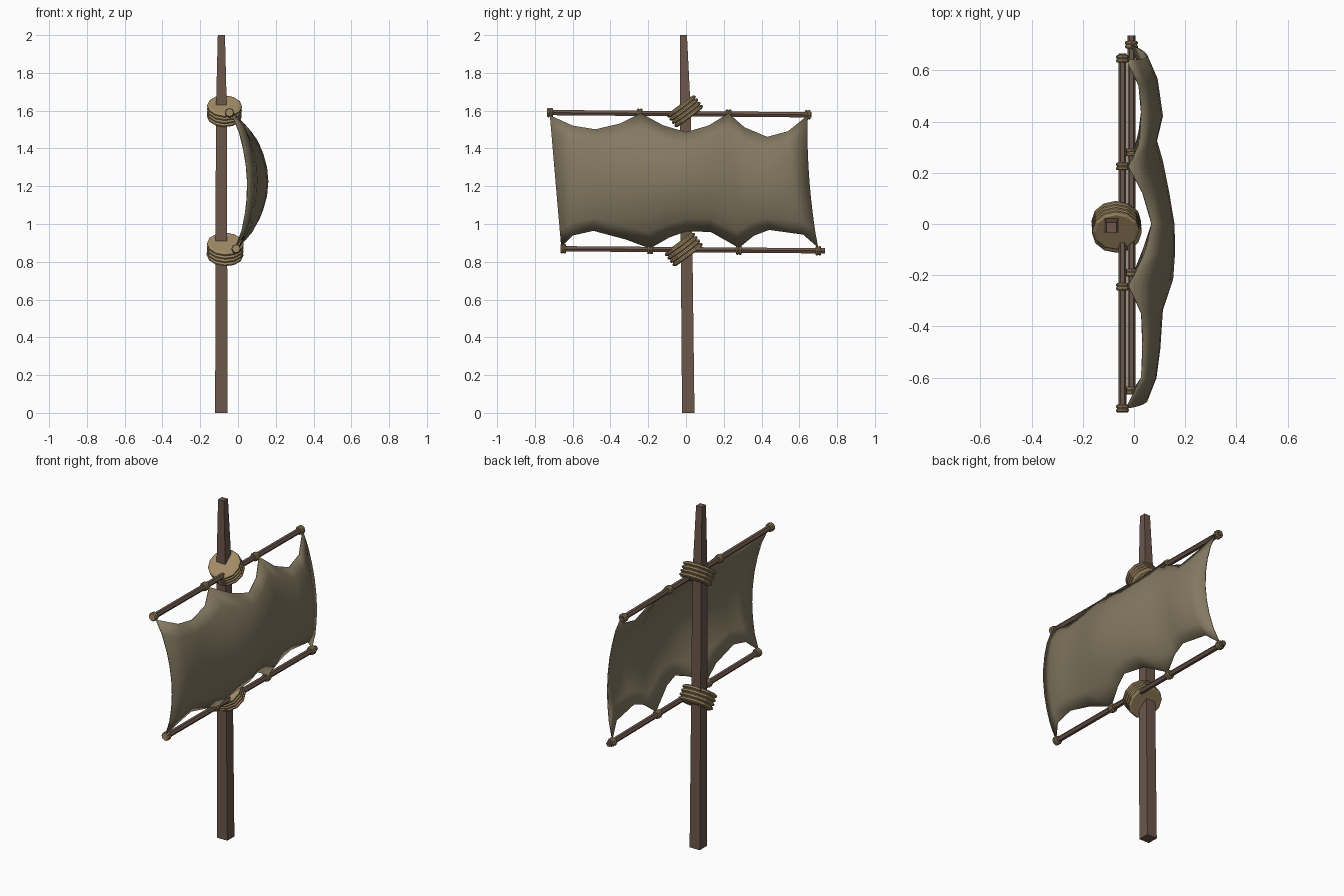
import bpy, bmesh, math
from mathutils import Vector, Matrix

if "Cube" in bpy.data.objects:
    bpy.data.objects.remove(bpy.data.objects["Cube"])


def material(name, rgb):
    m = bpy.data.materials.new(name)
    m.diffuse_color = (*rgb, 1)
    m.use_nodes = True
    m.node_tree.nodes["Principled BSDF"].inputs["Base Color"].default_value = m.diffuse_color
    return m


WOOD = material("wood", (0.15, 0.095, 0.07))
ROPE = material("rope", (0.36, 0.26, 0.13))
CLOTH = material("cloth", (0.23, 0.19, 0.12))


def finish(name, bm, mat):
    bmesh.ops.recalc_face_normals(bm, faces=bm.faces)
    me = bpy.data.meshes.new(name)
    bm.to_mesh(me)
    bm.free()
    me.materials.append(mat)
    ob = bpy.data.objects.new(name, me)
    bpy.context.collection.objects.link(ob)
    return ob


def loft(name, rings, mat, axis=(0, 0, 1), sides=8, phase=0.0):
    """Capped solid through rings of (centre, radius) square to the axis."""
    bm = bmesh.new()
    rot = Vector((0, 0, 1)).rotation_difference(Vector(axis).normalized())
    loops = []
    for c, r in rings:
        pts = [Vector((r * math.cos(phase + math.tau * k / sides),
                       r * math.sin(phase + math.tau * k / sides), 0)) for k in range(sides)]
        loops.append([bm.verts.new(Vector(c) + rot @ p) for p in pts])
    for a, b in zip(loops, loops[1:]):
        for k in range(sides):
            j = (k + 1) % sides
            bm.faces.new((a[k], a[j], b[j], b[k]))
    bm.faces.new(loops[0][::-1])
    bm.faces.new(loops[-1])
    return finish(name, bm, mat)


def coil(name, centre, axis, radius, length, turns, sides, groove):
    """Rope wrapping: a stack of rounded turns."""
    d = Vector(axis).normalized()
    rings = []
    for i in range(turns):
        for f, r in ((0.0, radius - groove), (0.3, radius), (0.7, radius)):
            rings.append((Vector(centre) + d * length * ((i + f) / turns - 0.5), r))
    rings.append((Vector(centre) + d * length * 0.5, radius - groove))
    return loft(name, rings, ROPE, axis, sides)


# Mast: square post, tapered above the upper yard
q = math.sqrt(2)
loft("mast", [((-0.088, 0.012, 0), 0.033 * q), ((-0.088, -0.004, 1.6), 0.029 * q),
              ((-0.088, -0.014, 2.0), 0.019 * q)], WOOD, sides=4, phase=math.pi / 4)

# Yards, their sail ties and the big lashings to the mast
yards = {
    "upper": ((-0.045, -0.73, 1.59), (-0.045, 0.665, 1.578), (-0.72, -0.245, 0.225, 0.645)),
    "lower": ((-0.010, -0.66, 0.869), (-0.010, 0.735, 0.858), (-0.65, -0.19, 0.28, 0.70)),
}
for level, (a, b, ties) in yards.items():
    a, b = Vector(a), Vector(b)
    loft(level + "_yard", [(a, 0.016), (b, 0.016)], WOOD, b - a, 6)
    for i, y in enumerate(ties):
        p = a.lerp(b, (y - a.y) / (b.y - a.y))
        coil(f"{level}_tie_{i + 1}", p, b - a, 0.025, 0.03, 2, 8, 0.004)
coil("upper_lashing", (-0.072, -0.005, 1.597), (0.03, -0.6, 0.8), 0.092, 0.085, 4, 12, 0.011)
coil("lower_lashing", (-0.068, -0.012, 0.865), (0.03, -0.6, 0.8), 0.097, 0.09, 4, 12, 0.011)

# Sail: scalloped top and bottom edges (y, z), bellied out towards +x
top = [(-.72, 1.575), (-.6, 1.52), (-.48, 1.50), (-.35, 1.53), (-.24, 1.585), (-.12, 1.52), (0, 1.485),
       (.12, 1.52), (.225, 1.585), (.31, 1.51), (.43, 1.46), (.54, 1.49), (.645, 1.575)]
bottom = [(-.66, .88), (-.6, .94), (-.49, .965), (-.32, .92), (-.19, .872), (-.09, .93), (0, .962),
          (.13, .96), (.28, .875), (.36, .94), (.44, .97), (.62, .945), (.70, .875)]
edge_x = [-.03, .03, .035, .03, -.02, .04, .07, .035, -.02, .02, .03, .02, -.03]
belly_x = [.04, .085, .10, .11, .14, .158, .155, .135, .10, .087, .11, .09, .04]
ROWS = 8
bm = bmesh.new()
grid = []
for (ty, tz), (by, bz), e, m in zip(top, bottom, edge_x, belly_x):
    col = []
    for r in range(ROWS + 1):
        t = r / ROWS
        s = max(0.0, math.sin(math.pi * t)) ** 0.75
        x = e + 0.02 * t * (e < 0) + (m - e) * s
        y = ty + (by - ty) * t - 0.02 * s * max(0, ty) / 0.645
        col.append(bm.verts.new((x, y, tz + (bz - tz) * t)))
    grid.append(col)
for c, d in zip(grid, grid[1:]):
    for r in range(ROWS):
        bm.faces.new((c[r], c[r + 1], d[r + 1], d[r]))
for f in bm.faces:
    f.smooth = True
sail = finish("sail", bm, CLOTH)
mod = sail.modifiers.new("thickness", 'SOLIDIFY')
mod.thickness = 0.006
mod.offset = 0
bpy.context.view_layer.objects.active = sail
sail.select_set(True)
bpy.ops.object.shade_smooth_by_angle(angle=math.radians(40))
